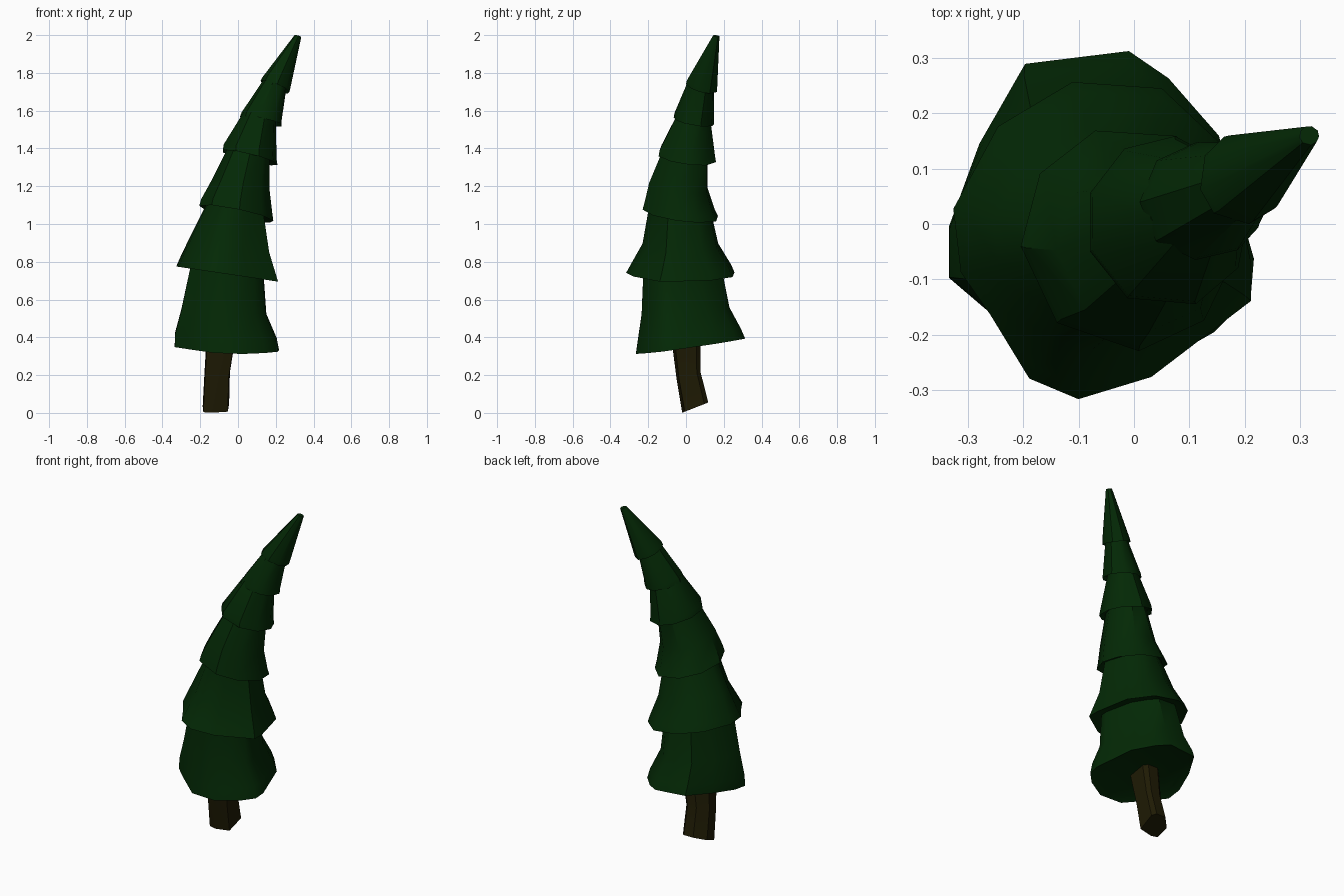
import bpy
import bmesh
import math
import random
from mathutils import Vector

random.seed(4)

if "Cube" in bpy.data.objects:
    bpy.data.objects.remove(bpy.data.objects["Cube"], do_unlink=True)


def make_material(name, colour):
    mat = bpy.data.materials.new(name)
    mat.use_nodes = True
    mat.diffuse_color = colour
    shader = mat.node_tree.nodes["Principled BSDF"]
    shader.inputs["Base Color"].default_value = colour
    shader.inputs["Roughness"].default_value = 0.9
    return mat


def unit_polygon(sides, phase, wobble):
    """Slightly irregular polygon stretched to fill the -1 to 1 square."""
    points = []
    for i in range(sides):
        angle = math.tau * (i + phase + random.uniform(-wobble, wobble)) / sides
        points.append((math.cos(angle), math.sin(angle)))

    def fit(values):
        low, high = min(values), max(values)
        return [2 * (v - low) / (high - low) - 1 for v in values]

    us, vs = zip(*points)
    return list(zip(fit(us), fit(vs)))


def ring_points(polygon, ring):
    """Place a polygon by its x range, y range, height and tilt along x and y."""
    left, right, front, back, height, tilt_x, tilt_y = ring
    return [Vector(((left + right + (right - left) * u) / 2,
                    (front + back + (back - front) * v) / 2,
                    height + tilt_x * u + tilt_y * v)) for u, v in polygon]


def loft(name, rings, mat, polygon, hollow):
    """Join stacked rings into a closed solid, with a recessed underside if hollow."""
    sides = len(polygon)
    loops = [ring_points(polygon, ring) for ring in rings]
    if hollow:
        centre = sum(loops[0], Vector()) / sides
        lift = Vector((0, 0, hollow))
        loops.insert(0, [centre.lerp(p, 0.85) + lift for p in loops[0]])
    bm = bmesh.new()
    loops = [[bm.verts.new(p) for p in loop] for loop in loops]
    for low, high in zip(loops, loops[1:]):
        for i in range(sides):
            j = (i + 1) % sides
            bm.faces.new((low[i], low[j], high[j], high[i]))
    bm.faces.new(reversed(loops[0]))
    bm.faces.new(loops[-1])
    bmesh.ops.recalc_face_normals(bm, faces=bm.faces)
    mesh = bpy.data.meshes.new(name)
    bm.to_mesh(mesh)
    bm.free()
    mesh.materials.append(mat)
    obj = bpy.data.objects.new(name, mesh)
    bpy.context.collection.objects.link(obj)
    bpy.ops.object.select_all(action="DESELECT")
    obj.select_set(True)
    bpy.context.view_layer.objects.active = obj
    bpy.ops.object.shade_smooth_by_angle(angle=math.radians(40))


foliage = make_material("dark pine green", (0.001, 0.0215, 0.0016, 1))
bark = make_material("dark brown bark", (0.0135, 0.0108, 0.0013, 1))

# Uneven outlines of the two widest tiers and the trunk
outlines = {
    "bottom_tier": [
        (1, -.3), (.77, .47), (.44, .83), (.18, 1), (-.5, .92), (-.8, .42),
        (-1, -.1), (-1, -.42), (-.73, -.64), (-.25, -1), (.3, -1), (.74, -.76),
        (.98, -.53)],
    "second_tier": [
        (1, -.14), (.83, .58), (.4, .96), (-.2, 1), (-.7, .72), (-1, .2),
        (-.95, -.2), (-.75, -.47), (-.49, -.87), (-.16, -1), (.33, -.86), (1, -.38)],
    "trunk": [
        (1, .7), (.7, 1), (-.2, 1), (-1, .2), (-.95, -.9), (-.3, -1), (.9, -.8)],
}

# Foliage tiers from the ground up: left, right, front, back, height, tilts
tiers = {
    "bottom_tier": [
        (-.335, .217, -.265, .313, .355, -.01, .04),
        (-.334, .205, -.255, .292, .415, -.01, .03),
        (-.3, .15, -.235, .23, .54, -.01, .02),
        (-.25, .135, -.225, .19, .76, -.02, 0)],
    "second_tier": [
        (-.327, .212, -.317, .257, .735, -.04, 0),
        (-.31, .2, -.295, .24, .775, -.04, 0),
        (-.255, .165, -.23, .17, .89, -.04, 0),
        (-.165, .135, -.195, .13, 1.08, -.03, -.01)],
    "third_tier": [
        (-.205, .187, -.23, .169, 1.055, -.04, -.025),
        (-.195, .182, -.22, .152, 1.09, -.04, -.025),
        (-.14, .168, -.195, .115, 1.2, -.03, -.02),
        (-.05, .168, -.12, .115, 1.38, -.03, -.02)],
    "fourth_tier": [
        (-.08, .209, -.145, .159, 1.35, -.035, -.02),
        (-.075, .204, -.14, .154, 1.38, -.035, -.02),
        (.03, .2, -.045, .13, 1.565, -.02, -.02)],
    "fifth_tier": [
        (.01, .23, -.065, .148, 1.545, -.022, -.018),
        (.02, .23, -.06, .148, 1.57, -.022, -.018),
        (.14, .255, .015, .147, 1.745, -.025, -.02)],
    "top_tier": [
        (.12, .272, 0, .163, 1.725, -.028, -.02),
        (.13, .277, .005, .165, 1.745, -.028, -.02),
        (.3, .335, .143, .177, 1.995, -.005, -.003)],
}
for index, (name, rings) in enumerate(tiers.items()):
    outline = outlines.get(name) or unit_polygon(9, index * 0.37, 0.16)
    loft(name, rings, foliage, outline, 0.02)

# Bent trunk with a slanted foot
trunk = [
    (-.187, -.047, -.02, .118, .028, 0, .027),
    (-.178, -.043, -.05, .076, .2, 0, .02),
    (-.165, -.008, -.078, .078, .42, 0, .02)]
loft("trunk", trunk, bark, outlines["trunk"], 0)
